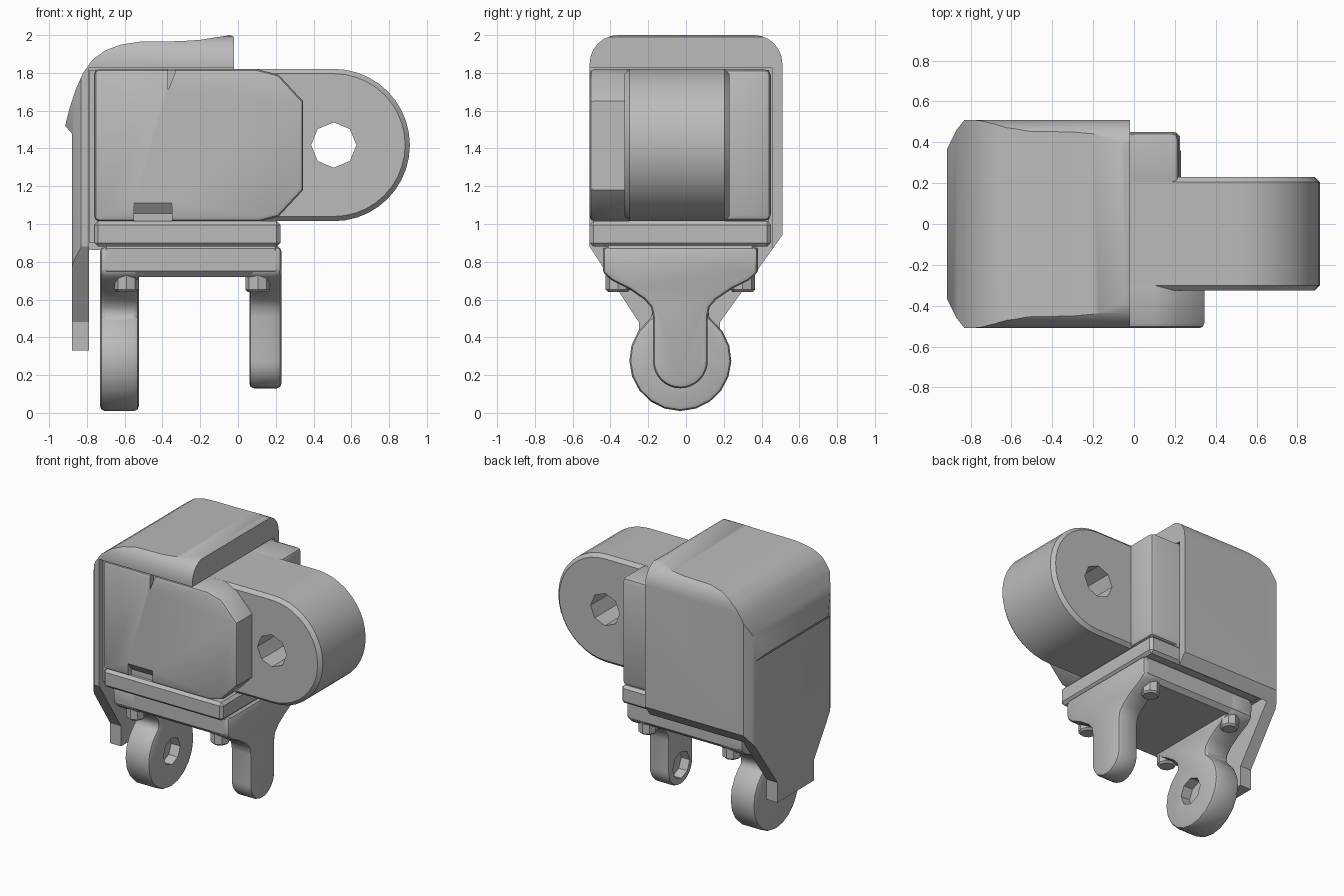
import bpy, bmesh, math
from mathutils import Vector

cube = bpy.data.objects.get("Cube")
if cube:
    bpy.data.objects.remove(cube, do_unlink=True)

grey = bpy.data.materials.new("plain grey")
grey.use_nodes = True
grey.diffuse_color = (0.5, 0.5, 0.5, 1)
grey.node_tree.nodes["Principled BSDF"].inputs["Base Color"].default_value = (0.5, 0.5, 0.5, 1)

MID = -0.03  # centre line of the inner body in y


def bake(obj):
    """Apply all modifiers."""
    bpy.context.view_layer.update()
    deps = bpy.context.evaluated_depsgraph_get()
    mesh = bpy.data.meshes.new_from_object(obj.evaluated_get(deps))
    obj.modifiers.clear()
    obj.data = mesh


def prism(name, pts, axis, lo, hi, bevel=0, segments=1):
    """Extrude a 2D outline along an axis between lo and hi."""
    order = {"x": lambda p, t: (t, p[0], p[1]),
             "y": lambda p, t: (p[0], t, p[1]),
             "z": lambda p, t: (p[0], p[1], t)}[axis]
    bm = bmesh.new()
    face = bm.faces.new([bm.verts.new(order(p, lo)) for p in pts])
    out = bmesh.ops.extrude_face_region(bm, geom=[face])
    verts = [g for g in out["geom"] if isinstance(g, bmesh.types.BMVert)]
    bmesh.ops.translate(bm, verts=verts, vec=Vector(order((0, 0), hi - lo)))
    bmesh.ops.recalc_face_normals(bm, faces=bm.faces)
    mesh = bpy.data.meshes.new(name)
    bm.to_mesh(mesh)
    bm.free()
    mesh.materials.append(grey)
    obj = bpy.data.objects.new(name, mesh)
    bpy.context.scene.collection.objects.link(obj)
    if bevel:
        mod = obj.modifiers.new("bevel", "BEVEL")
        mod.width, mod.segments = bevel, segments
        mod.limit_method, mod.angle_limit = "ANGLE", math.radians(50)
        bake(obj)
    return obj


def rect(a0, b0, a1, b1):
    return [(a0, b0), (a1, b0), (a1, b1), (a0, b1)]


def arc(ca, cb, r, start, end, n):
    step = (end - start) / n
    return [(ca + r * math.cos(math.radians(start + i * step)),
             cb + r * math.sin(math.radians(start + i * step))) for i in range(n + 1)]


def octagon(ca, cb, r):
    return arc(ca, cb, r, 0, 360, 8)[:-1]


def combine(obj, cutter, operation="DIFFERENCE"):
    mod = obj.modifiers.new("cut", "BOOLEAN")
    mod.operation, mod.solver, mod.object = operation, "EXACT", cutter
    bake(obj)
    bpy.data.objects.remove(cutter, do_unlink=True)


# Outer cover: side outline trimmed by end and plan outlines, then hollowed
cover = prism("cover", [
    (-0.02, 0.33), (-0.02, 1.99), (-0.04, 2.0), (-0.2, 1.975), (-0.3, 1.968), (-0.52, 1.965),
    (-0.62, 1.95), (-0.7, 1.92), (-0.77, 1.87), (-0.82, 1.8), (-0.86, 1.71),
    (-0.89, 1.62), (-0.915, 1.52), (-0.88, 1.48), (-0.88, 0.33)], "y", -0.51, 0.51)
end_outline = [(0.51, 0.94), (0.51, 1.85)] + arc(0.36, 1.85, 0.15, 15, 90, 5) \
    + arc(-0.36, 1.85, 0.15, 90, 180, 6) + [(-0.51, 0.88), (-0.25, 0.48), (-0.25, 0.3),
                                            (0.18, 0.3), (0.18, 0.48)]
combine(cover, prism("end_trim", end_outline, "x", -1, 1), "INTERSECT")
plan = [(0.5, 0.6), (-0.78, 0.6), (-0.83, 0.51), (-0.87, 0.46), (-0.92, 0.36),
        (-0.92, -0.36), (-0.87, -0.46), (-0.83, -0.51), (-0.78, -0.6), (0.5, -0.6)]
combine(cover, prism("plan_trim", plan, "z", 0, 2.2), "INTERSECT")
combine(cover, prism("hollow", rect(-0.79, -1, 1, 0.455), "z", 0, 1.825))

# Inner core between the cheeks
prism("body_core", rect(-0.785, 0.9, 0.0, 1.815), "y", -0.47, 0.44)


def cheek(name, end, slope, y0, y1):
    """Side plate with cut-off corners at its free end."""
    return prism(name, [(-0.76, 1.015), (0.12, 1.015), (end - slope, 1.04), (end, 1.18),
                        (end, 1.65), (end - slope, 1.79), (0.1, 1.82), (-0.76, 1.82)],
                 "y", y0, y1, 0.025, 2)


front_cheek = cheek("front_cheek", 0.345, 0.13, -0.51, -0.2)
prism("rear_cheek", rect(-0.76, 1.015, 0.22, 1.82), "y", 0.1, 0.45, 0.035, 2)

# Snap notches in the front cheek
combine(front_cheek, prism("lower_notch", [(-0.52, 1.0), (-0.43, 1.0), (-0.51, 1.11), (-0.52, 1.11)],
                           "x", -0.55, -0.35))
combine(front_cheek, prism("upper_notch", [(-0.37, 1.71), (-0.33, 1.81), (-0.33, 1.9), (-0.37, 1.9)],
                           "y", -0.6, -0.46))

# Swing arm with a round end and a pin hole
arm = prism("arm", [(-0.2, 1.82), (-0.2, 1.015)] + arc(0.507, 1.418, 0.403, -90, 90, 20),
            "y", -0.325, 0.23, 0.025)
combine(arm, prism("arm_pin", octagon(0.507, 1.418, 0.12), "y", -1, 1))

# Base flange and lower step
prism("base_flange", rect(-0.76, -0.51, 0.225, 0.45), "z", 0.88, 1.015, 0.02)
prism("base_step", rect(-0.725, MID - 0.41, 0.225, MID + 0.41), "z", 0.72, 0.9, 0.03)


def lug(name, r, centre, start, x0, x1, pocket0, pocket1):
    """Hanging lug: wide shoulders, narrow neck, round foot, blind pin pocket."""
    half = [(0.41, 0.88), (0.41, 0.74), (0.36, 0.70), (0.27, 0.655), (0.19, 0.60),
            (0.155, 0.56), (0.145, 0.51)]
    right = [(MID + a, b) for a, b in half]
    left = [(MID - a, b) for a, b in reversed(half)]
    foot = arc(MID, centre, r, start, -180 - start, 16)
    part = prism(name, right + foot + left, "x", x0, x1, 0.025, 2)
    combine(part, prism("pin_pocket", octagon(MID, 0.28, 0.1), "x", pocket0, pocket1))


lug("small_lug", 0.145, 0.275, 0, 0.06, 0.23, 0.0, 0.13)
lug("large_lug", 0.27, 0.28, 52, -0.73, -0.525, -0.6, -0.4)

# Small stop posts under the base corners
for side, y in (("front", MID - 0.33), ("rear", MID + 0.33)):
    for place, x in (("outer", -0.59), ("inner", 0.105)):
        prism(f"{side}_{place}_post", octagon(x, y, 0.065), "z", 0.64, 0.74, 0.012)

# Shade smooth with sharp edges kept
for obj in bpy.context.scene.objects:
    obj.select_set(obj.type == "MESH")
    if obj.type == "MESH":
        bpy.context.view_layer.objects.active = obj
bpy.ops.object.shade_smooth_by_angle(angle=math.radians(30))
